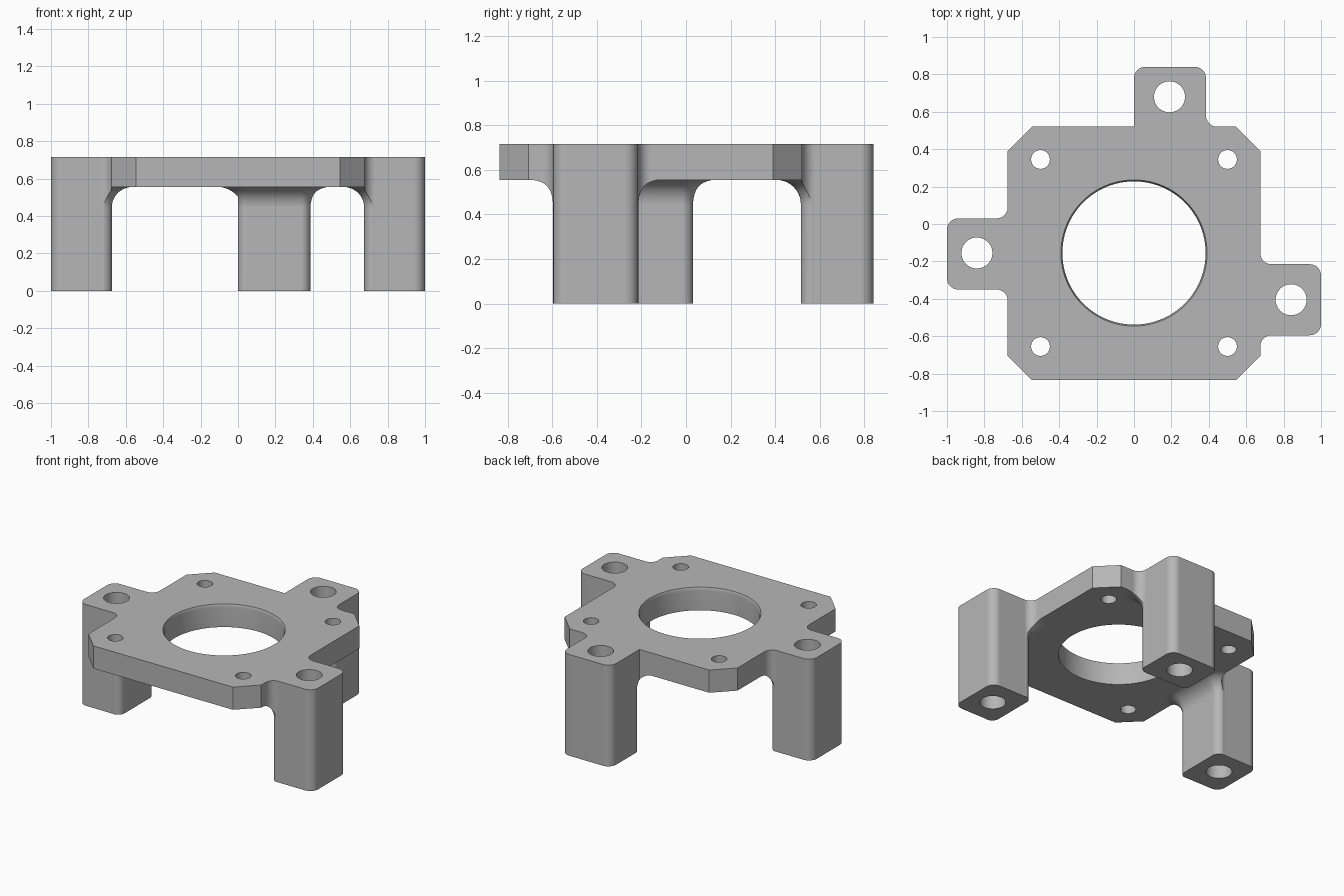
import bpy, bmesh, math
from mathutils import Vector

if "Cube" in bpy.data.objects:
    bpy.data.objects.remove(bpy.data.objects["Cube"], do_unlink=True)

TOP, UNDER = 0.715, 0.555      # plate heights
CORNER, FLARE = 0.06, 0.11     # corner and leg-root fillet radii

grey = bpy.data.materials.new("machined_grey")
grey.use_nodes = True
grey.diffuse_color = (0.47, 0.47, 0.47, 1)
grey.node_tree.nodes["Principled BSDF"].inputs["Base Color"].default_value = grey.diffuse_color


def rounded(corners, steps=8):
    """Outline from (x, y, radius) corners, each right-angled corner filleted."""
    out = []
    for i, (x, y, r) in enumerate(corners):
        p = Vector((x, y))
        if r == 0:
            out.append(p)
            continue
        a = (Vector(corners[i - 1][:2]) - p).normalized()
        b = (Vector(corners[(i + 1) % len(corners)][:2]) - p).normalized()
        for k in range(steps + 1):
            t = k / steps * math.pi / 2
            out.append(p + a * r * (1 - math.sin(t)) + b * r * (1 - math.cos(t)))
    return out


def circle(x, y, r, n):
    return [Vector((x + r * math.cos(k * math.tau / n), y + r * math.sin(k * math.tau / n)))
            for k in range(n)]


def loft(name, rings):
    """Closed solid through (outline, z) rings."""
    bm = bmesh.new()
    rows = [[bm.verts.new((p.x, p.y, z)) for p in pts] for pts, z in rings]
    for lo, hi in zip(rows, rows[1:]):
        for i in range(len(lo)):
            j = (i + 1) % len(lo)
            bm.faces.new((lo[i], lo[j], hi[j], hi[i]))
    bm.faces.new(rows[0][::-1])
    bm.faces.new(rows[-1])
    bmesh.ops.recalc_face_normals(bm, faces=bm.faces)
    mesh = bpy.data.meshes.new(name)
    bm.to_mesh(mesh)
    bm.free()
    mesh.materials.append(grey)
    ob = bpy.data.objects.new(name, mesh)
    bpy.context.collection.objects.link(ob)
    return ob


def combine(target, tool, operation):
    bpy.context.view_layer.objects.active = target
    mod = target.modifiers.new("cut", "BOOLEAN")
    mod.operation, mod.object, mod.solver = operation, tool, "EXACT"
    bpy.ops.object.modifier_apply(modifier=mod.name)
    bpy.data.objects.remove(tool, do_unlink=True)


# Overall outline: chamfered plate with three lugs
R = CORNER
outline = rounded([
    (-0.545, -0.835, 0), (0.545, -0.835, 0), (0.675, -0.705, 0),
    (0.675, -0.595, R), (1, -0.595, R), (1, -0.215, R), (0.675, -0.215, R),
    (0.675, 0.39, 0), (0.545, 0.52, 0),
    (0.385, 0.52, R), (0.385, 0.84, R), (0, 0.84, R), (0, 0.52, 0),
    (-0.545, 0.52, 0), (-0.675, 0.39, 0),
    (-0.675, 0.03, R), (-1, 0.03, R), (-1, -0.35, R), (-0.675, -0.35, R),
    (-0.675, -0.705, 0)])


def leg_solid(x0, x1, y0, y1):
    """Leg with a root that flares into the plate; the outline trims its outside."""
    def ring(d):
        a, b, c, e = x0 - d, x1 + d, y0 - d, y1 + d
        r = 0.05 + d
        return rounded([(a, c, r), (b, c, r), (b, e, r), (a, e, r)])
    rings = [(ring(0), -0.1)]
    steps = 10
    for k in range(steps + 1):
        t = k / steps * math.pi / 2
        rings.append((ring(FLARE * (1 - math.cos(t))), UNDER - FLARE * (1 - math.sin(t))))
    rings.append((ring(FLARE), UNDER + 0.05))
    return loft("leg_tool", rings)


bracket = loft("mounting_bracket", [(outline, UNDER), (outline, TOP)])

# Legs, run slightly oversize and trimmed to the outline
E = 0.002
for box in ((-1.3, -0.675, -0.35 - E, 0.03 + E),
            (0.675, 1.3, -0.595 - E, -0.215 + E),
            (-E, 0.385 + E, 0.515, 1.15)):
    leg = leg_solid(*box)
    combine(leg, loft("trim", [(outline, 0), (outline, UNDER + 0.02)]), "INTERSECT")
    combine(bracket, leg, "UNION")

# Central bore with a softened upper rim
bore = [(0.383, 0.4), (0.383, TOP - 0.02), (0.391, TOP), (0.391, 0.9)]
combine(bracket, loft("bore", [(circle(0, -0.155, r, 96), z) for r, z in bore]), "DIFFERENCE")

# Screw holes in the plate and through the legs
holes = [(sx * 0.5, y, 0.05) for sx in (-1, 1) for y in (0.345, -0.655)]
holes += [(0.19, 0.68, 0.083), (-0.84, -0.155, 0.083), (0.84, -0.405, 0.083)]
for x, y, r in holes:
    c = circle(x, y, r, 40)
    combine(bracket, loft("drill", [(c, -0.2), (c, 0.9)]), "DIFFERENCE")

# Smooth fillets, crisp edges
bpy.ops.object.select_all(action="DESELECT")
bracket.select_set(True)
bpy.context.view_layer.objects.active = bracket
bpy.ops.object.shade_smooth_by_angle(angle=math.radians(28))
weighted = bracket.modifiers.new("even_shading", "WEIGHTED_NORMAL")
weighted.keep_sharp = True
